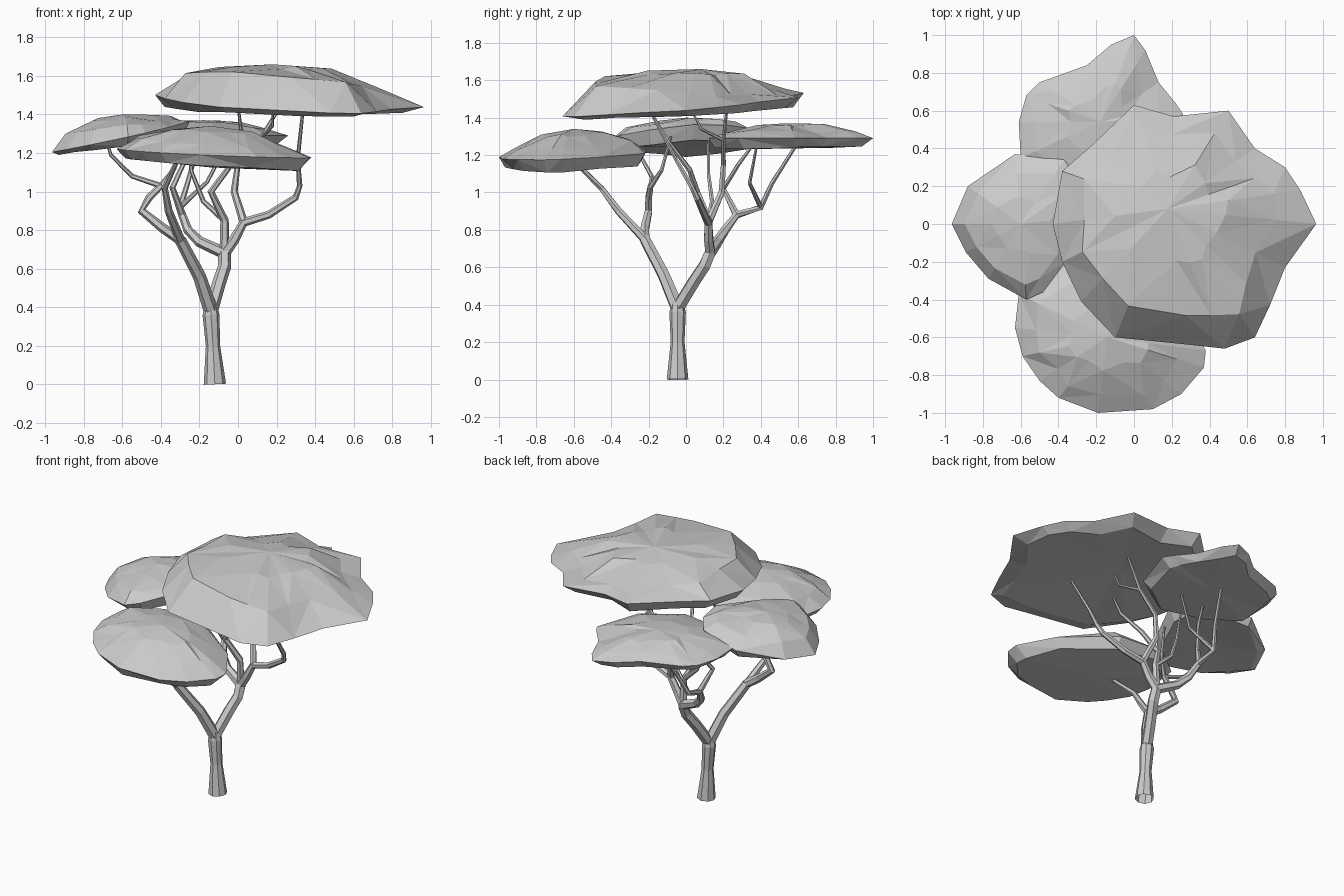
import bpy, bmesh, math, random
from mathutils import Vector

random.seed(4)
default = bpy.data.objects.get("Cube")
if default:
    bpy.data.objects.remove(default, do_unlink=True)

grey = bpy.data.materials.new("plain_grey")
grey.use_nodes = True
grey.diffuse_color = (.6, .6, .6, 1)
shader = next(n for n in grey.node_tree.nodes if n.type == "BSDF_PRINCIPLED")
shader.inputs["Base Color"].default_value = grey.diffuse_color


def finish(name, bm):
    """Turn a bmesh into a flat-shaded object."""
    bmesh.ops.recalc_face_normals(bm, faces=bm.faces)
    mesh = bpy.data.meshes.new(name)
    bm.to_mesh(mesh)
    bm.free()
    mesh.materials.append(grey)
    obj = bpy.data.objects.new(name, mesh)
    bpy.context.collection.objects.link(obj)
    return obj


def bridge(bm, a, b):
    """Join two closed rings with triangles, alternating the diagonal."""
    count = len(a)
    for i in range(count):
        j = (i + 1) % count
        if i % 2:
            bm.faces.new((a[i], a[j], b[i]))
            bm.faces.new((a[j], b[j], b[i]))
        else:
            bm.faces.new((a[i], a[j], b[j]))
            bm.faces.new((a[i], b[j], b[i]))


def canopy(name, centre, outline, rim, shoulder, crown, under, apex, base):
    """Faceted cloud: an outline at the rim, two rings above, one below.
    Each ring lies on a tilted plane: height, slope in x, slope in y."""
    bm = bmesh.new()
    cx, cy = centre

    def ring(scale, plane, wobble, step=1):
        verts = []
        for x, y in outline:
            s = scale + random.uniform(-wobble, wobble)
            dx, dy = (x - cx) * s, (y - cy) * s
            z = plane[0] + plane[1] * dx + plane[2] * dy
            z += random.uniform(-wobble, wobble) * .15
            verts.append(bm.verts.new((cx + dx, cy + dy, z)))
        return verts

    edge = ring(1, rim, 0)
    outer = ring(.77, shoulder, .05)
    inner = ring(.4, crown, .06)
    lower = ring(.88, under, .04)
    bridge(bm, edge, outer)
    bridge(bm, outer, inner)
    bridge(bm, lower, edge)
    for loop, height in ((inner, apex), (lower, base)):
        middle = bm.verts.new((cx, cy, height))
        for i, vert in enumerate(loop):
            bm.faces.new((vert, loop[(i + 1) % len(loop)], middle))
    return finish(name, bm)


def limb(name, path, start, end, sides=6, radii=None):
    """Tapered tube along a path of points, open at its hidden lower end."""
    bm = bmesh.new()
    points = [Vector(p) for p in path]
    last = len(points) - 1
    rings = []
    for i, p in enumerate(points):
        along = (points[min(i + 1, last)] - points[max(i - 1, 0)]).normalized()
        u = along.cross(Vector((0, 1, 0))).normalized()
        v = along.cross(u)
        r = radii[i] if radii else start + (end - start) * i / last
        rings.append([bm.verts.new(p + r * (u * math.cos(t) + v * math.sin(t)))
                      for t in (math.tau * k / sides for k in range(sides))])
    for a, b in zip(rings, rings[1:]):
        for k in range(sides):
            j = (k + 1) % sides
            bm.faces.new((a[k], a[j], b[j], b[k]))
    bm.faces.new(rings[-1])
    return finish(name, bm)


# Trunk
limb("trunk", [(-.12, -.045, 0), (-.13, -.045, .2), (-.14, -.045, .36), (-.14, -.045, .42)],
     0, 0, 8, (.058, .037, .044, .03))

# Main limbs rising from the fork
fork = (-.14, -.045, .38)
front_joint = (-.3, -.22, .75)
back_joint = (-.07, .13, .68)
side_joint = (.03, .12, .84)
rear_joint = (-.29, .27, .88)
left_joint = (-.4, -.19, 1.03)
limb("front_limb", [fork, (-.2, -.12, .56), front_joint], .038, .03)
limb("back_limb", [fork, (-.1, .04, .52), (-.07, .1, .61), back_joint], .036, .034)

# Branches carrying the front canopy
limb("front_branch", [front_joint, (-.36, -.36, .9), (-.38, -.45, 1.02), (-.32, -.58, 1.15)],
     .025, .012)

# Branches carrying the side canopy
limb("elbow_branch", [front_joint, (-.39, -.22, .81), (-.5, -.2, .9), (-.46, -.2, .97), left_joint],
     .028, .017)
limb("elbow_outer_twig", [left_joint, (-.55, -.18, 1.08), (-.66, -.24, 1.19), (-.68, -.25, 1.26)],
     .015, .007)
limb("elbow_inner_twig", [left_joint, (-.33, -.13, 1.12), (-.31, -.08, 1.3)], .015, .007)

# Branches carrying the back canopy
limb("rear_branch", [back_joint, (-.2, .17, .74), (-.26, .21, .8), rear_joint, (-.3, .4, .92),
                     (-.26, .46, 1.05), (-.2, .6, 1.27)], .032, .009)
limb("rear_inner_twig", [rear_joint, (-.34, .2, 1.02), (-.28, .28, 1.15), (-.25, .37, 1.27)],
     .02, .007)
limb("rear_fork_twig", [(-.3, .4, .92), (-.16, .34, 1.05), (-.05, .38, 1.26)], .014, .007)

# Branches carrying the high canopy
limb("side_branch", [back_joint, (-.02, .12, .75), side_joint, (.16, .1, .88), (.3, .06, .97),
                     (.32, .03, 1.03), (.31, -.05, 1.17), (.34, -.2, 1.45)], .03, .008)
limb("middle_branch", [side_joint, (-.02, .19, 1), (.0, .2, 1.15), (.12, .2, 1.28),
                       (.23, .22, 1.46)], .022, .008)
limb("middle_twig", [(.12, .2, 1.28), (.18, .08, 1.34), (.18, .02, 1.46)], .01, .006)
limb("upright_branch", [back_joint, (-.07, .12, .85), (-.14, .06, 1), (-.05, .02, 1.12),
                        (.02, -.1, 1.28), (.0, -.2, 1.45)], .026, .007)
limb("upright_twig", [(-.07, .12, .85), (-.18, .14, .95), (-.24, .12, 1.1), (-.27, .12, 1.28)],
     .016, .007)

# Canopies
canopy("high_canopy", (.18, .08),
       [(0, .63), (.21, .57), (.5, .6), (.64, .4), (.8, .3), (.88, .18), (.965, 0), (.8, -.23),
        (.72, -.43), (.64, -.6), (.48, -.66), (.3, -.64), (-.1, -.6), (-.28, -.41),
        (-.38, -.2), (-.43, 0), (-.38, .28), (-.22, .42)],
       (1.48, -.045, .08), (1.57, -.08, -.06), (1.638, -.03, -.03),
       (1.43, -.025, .05), 1.66, 1.455)
canopy("side_canopy", (-.6, 0),
       [(-.965, 0), (-.88, .2), (-.63, .37), (-.37, .34), (-.28, .22), (-.25, .04), (-.36, -.2),
        (-.48, -.36), (-.57, -.4), (-.77, -.29), (-.89, -.15)],
       (1.285, .22, .02), (1.347, .14, .02), (1.383, .08, .04), (1.235, .13, .02), 1.4, 1.25)
canopy("back_canopy", (-.18, .54),
       [(0, 1), (-.12, .95), (-.25, .84), (-.5, .75), (-.57, .68), (-.61, .54), (-.6, .35),
        (-.4, .17), (-.08, .12), (.16, .28), (.26, .58), (.22, .64), (.13, .75), (.06, .92)],
       (1.29, 0, 0), (1.325, 0, 0), (1.356, 0, .02), (1.24, 0, .02), 1.37, 1.235)
canopy("front_canopy", (-.14, -.6),
       [(-.61, -.37), (-.63, -.55), (-.59, -.7), (-.5, -.83), (-.4, -.92), (-.19, -1), (.1, -.98),
        (.25, -.9), (.37, -.76), (.38, -.67), (.24, -.45), (-.08, -.22), (-.4, -.21)],
       (1.2, -.04, .03), (1.257, -.06, .06), (1.312, -.03, .03), (1.14, -.06, .02), 1.34, 1.125)
